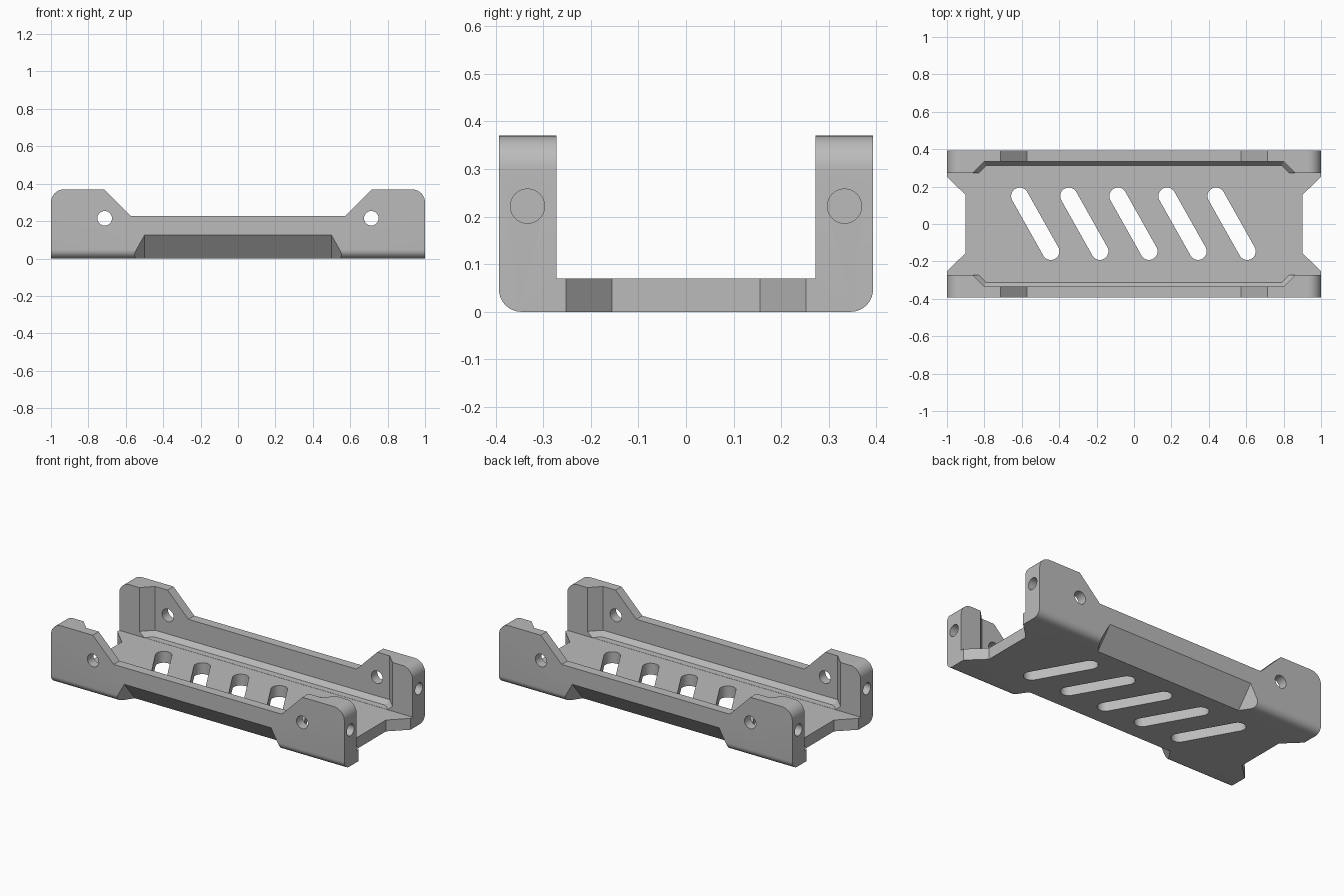
import bpy, bmesh
from math import sin, cos, pi, radians
from mathutils import Vector

if "Cube" in bpy.data.objects:
    bpy.data.objects.remove(bpy.data.objects["Cube"])

grey = bpy.data.materials.new("plain grey")
grey.use_nodes = True
colour = (0.5, 0.5, 0.5, 1)
grey.diffuse_color = colour
grey.node_tree.nodes["Principled BSDF"].inputs["Base Color"].default_value = colour


def hull(name, points):
    """Convex solid around the points."""
    bm = bmesh.new()
    for p in points:
        bm.verts.new(p)
    bmesh.ops.convex_hull(bm, input=bm.verts[:])
    loose = [v for v in bm.verts if not v.link_faces]
    bmesh.ops.delete(bm, geom=loose, context='VERTS')
    bmesh.ops.dissolve_limit(bm, angle_limit=radians(0.5), verts=bm.verts[:], edges=bm.edges[:])
    bmesh.ops.recalc_face_normals(bm, faces=bm.faces[:])
    mesh = bpy.data.meshes.new(name)
    bm.to_mesh(mesh)
    bm.free()
    mesh.materials.append(grey)
    ob = bpy.data.objects.new(name, mesh)
    bpy.context.collection.objects.link(ob)
    return ob


def prism(name, outline, axis, lo, hi):
    """Convex outline pushed along one axis."""
    points = []
    for d in (lo, hi):
        for u, v in outline:
            points.append({'x': (d, u, v), 'y': (u, d, v), 'z': (u, v, d)}[axis])
    return hull(name, points)


def arc(cx, cy, r, start, end, steps=10):
    return [(cx + r * cos(start + (end - start) * i / steps),
             cy + r * sin(start + (end - start) * i / steps)) for i in range(steps + 1)]


def circle(cx, cy, r):
    return arc(cx, cy, r, 0, 2 * pi * 31 / 32, 31)


def mirrored(outline):
    return outline + [(-u, v) for u, v in outline]


def combine(tool, operation='DIFFERENCE'):
    """Apply a boolean to the body and discard the tool."""
    tool.hide_render = True
    mod = body.modifiers.new("cut", 'BOOLEAN')
    mod.operation, mod.solver, mod.object = operation, 'EXACT', tool
    bpy.context.view_layer.objects.active = body
    bpy.ops.object.modifier_apply(modifier=mod.name)
    bpy.data.objects.remove(tool)


HALF_W, HEIGHT, FLOOR = 0.393, 0.37, 0.07

# Bar with rounded lower edges, then rounded upper ends
R = 0.047
body = prism("channel_bracket",
             mirrored([(HALF_W, HEIGHT + 0.1)] + arc(HALF_W - R, R, R, 0, -pi / 2)), 'x', -1.1, 1.1)
R = 0.07
combine(prism("end_rounding", mirrored([(1, -0.1)] + arc(1 - R, HEIGHT - R, R, 0, pi / 2)),
              'y', -0.6, 0.6), 'INTERSECT')

# Lowered middle of the side walls
combine(prism("wall_dip", mirrored([(0.573, 0.228), (0.815, 0.47)]), 'y', -0.6, 0.6))

# Open channel between the walls
combine(prism("channel", mirrored([(0.272, FLOOR), (0.272, 0.6)]), 'x', -1.3, 1.3))

# Wider pocket with a sloped lower rim
pocket = []
for z, y, x in ((FLOOR + 0.001, 0.312, 0.79), (0.1, 0.335, 0.8), (0.6, 0.335, 0.8)):
    for sx in (-1, 1):
        for sy in (-1, 1):
            pocket += [(sx * x, sy * y, z), (sx * (x + y - 0.2), sy * 0.2, z)]
combine(hull("pocket", pocket))

for s in (-1, 1):
    # Notch in each floor end
    combine(prism("floor_notch", [(s * 0.9, 0.155), (s * 0.9, -0.155),
                                  (s * 1.1, -0.35), (s * 1.1, 0.35)], 'z', -0.2, 0.2))
    # Cross holes through the walls
    combine(prism("cross_hole", circle(s * 0.713, 0.215, 0.039), 'y', -0.6, 0.6))
    # Blind holes in the wall ends
    for t in (-1, 1):
        combine(prism("end_hole", circle(t * 0.333, 0.222, 0.036), 'x', s * 0.88, s * 1.1))
    # Long sloped relief under each wall, with angled ends
    a, b, c = Vector((0.5, HALF_W, 0.125)), Vector((0.5, 0.29, 0)), Vector((0.57, HALF_W, 0))
    corners = [a + (a - b) * 0.3, b - (a - b) * 0.3, c + (c - a) + (c - b)]
    combine(hull("under_relief", [(m * p.x, s * p.y, p.z) for p in corners for m in (-1, 1)]))

# Slanted floor slots
for i in range(-2, 3):
    x = i * 0.2625 - 0.003
    combine(prism("floor_slot", circle(x - 0.083, 0.149, 0.046) + circle(x + 0.083, -0.146, 0.046),
                  'z', -0.2, 0.2))

bpy.ops.object.select_all(action='DESELECT')
body.select_set(True)
bpy.context.view_layer.objects.active = body
bpy.ops.object.shade_smooth_by_angle(angle=radians(25))
